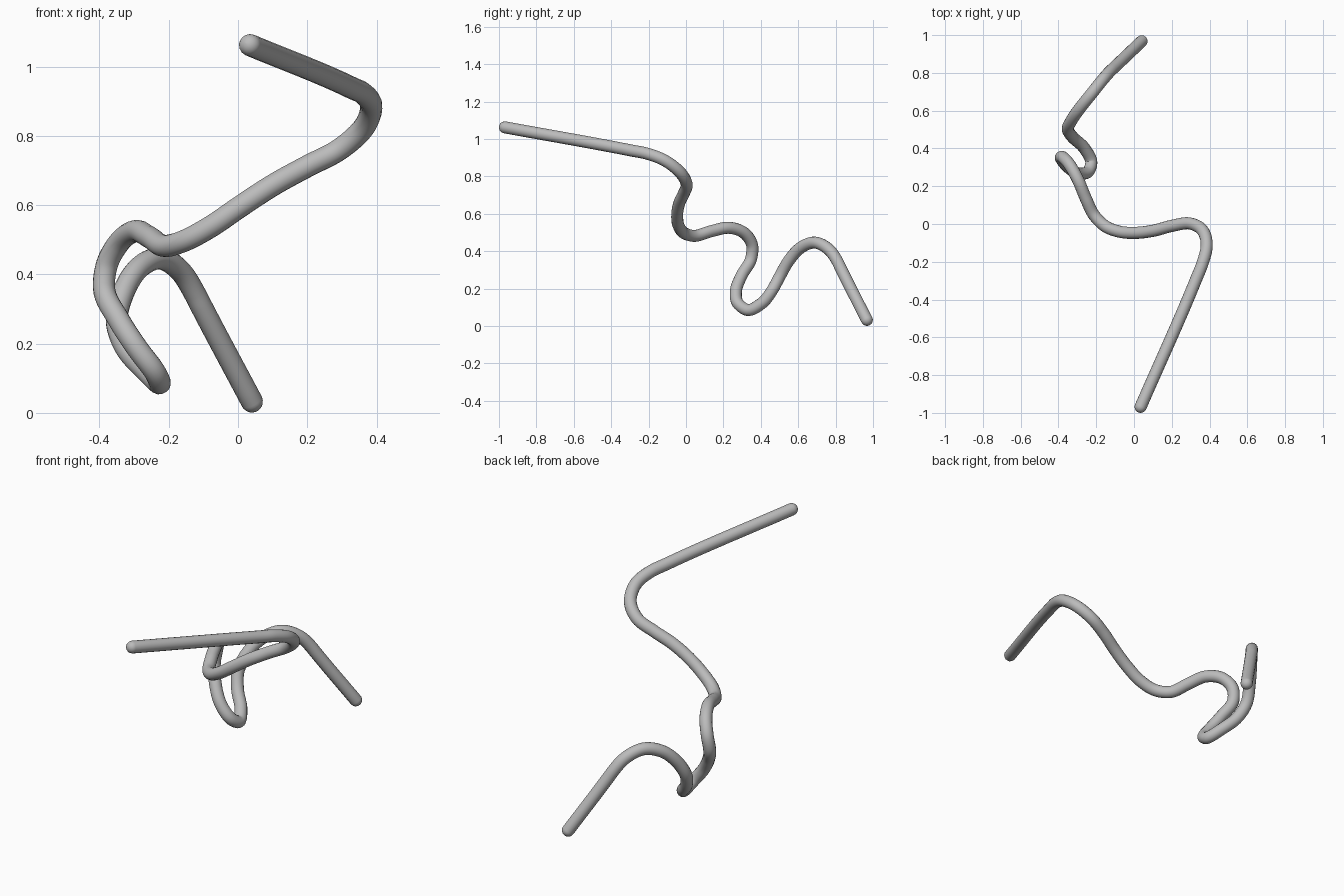
import bpy
import math
from mathutils import Vector

cube = bpy.data.objects.get("Cube")
if cube:
    bpy.data.objects.remove(cube, do_unlink=True)

RADIUS = 0.032

# Centre line of the bent rod, from the high front tip to the low back tip
path = [Vector(p) for p in (
    (.035, -.968, 1.062), (.33, -.29, .938), (.362, -.21, .922),
    (.385, -.11, .883), (.36, -.03, .82), (.295, .003, .762),
    (.2, -.01, .712), (.105, -.035, .66), (.005, -.047, .595),
    (-.08, -.04, .537), (-.155, -.01, .497), (-.21, .045, .482),
    (-.255, .135, .507), (-.297, .235, .525), (-.345, .32, .49),
    (-.378, .354, .43), (-.387, .348, .36), (-.345, .297, .27),
    (-.29, .267, .185), (-.24, .28, .118), (-.226, .327, .086),
    (-.262, .4, .118), (-.325, .46, .19), (-.35, .5, .263),
    (-.33, .55, .35), (-.285, .615, .42), (-.225, .69, .446),
    (-.165, .765, .408), (-.125, .81, .345), (-.108, .826, .312),
    (.04, .967, .033))]


def tangent(i):
    """Slope at a point, weighted by the lengths of its two neighbours."""
    if i == 0:
        return (path[1] - path[0]).normalized()
    if i == len(path) - 1:
        return (path[-1] - path[-2]).normalized()
    before, after = path[i] - path[i - 1], path[i + 1] - path[i]
    a, b = before.length, after.length
    return (before / a * b + after / b * a) / (a + b)


def smooth_line(steps=8):
    """Hermite curve through all path points."""
    line = []
    for i in range(len(path) - 1):
        p, q = path[i], path[i + 1]
        size = (q - p).length
        m, n = tangent(i) * size, tangent(i + 1) * size
        for k in range(steps):
            t = k / steps
            line.append(p * (2 * t**3 - 3 * t**2 + 1) + m * (t**3 - 2 * t**2 + t)
                        + q * (3 * t**2 - 2 * t**3) + n * (t**3 - t**2))
    return line + [path[-1]]


def dome(centre, direction, rings=8):
    """Shrinking rings that round off an end of the rod."""
    result = []
    for k in range(1, rings + 1):
        angle = math.pi / 2 * k / rings
        result.append((centre + direction * RADIUS * math.sin(angle),
                       max(math.cos(angle), 0.02)))
    return result


line = smooth_line()
rings = (dome(line[0], -tangent(0))[::-1]
         + [(p, 1.0) for p in line]
         + dome(line[-1], tangent(len(path) - 1)))

# Sweep the round section along the line
curve = bpy.data.curves.new("bent_rod", "CURVE")
curve.dimensions = "3D"
curve.bevel_depth = RADIUS
curve.bevel_resolution = 6
curve.use_fill_caps = True
spline = curve.splines.new("POLY")
spline.points.add(len(rings) - 1)
for point, (position, radius) in zip(spline.points, rings):
    point.co = (*position, 1)
    point.radius = radius

rod = bpy.data.objects.new("bent_rod", curve)
bpy.context.collection.objects.link(rod)

# Plain grey finish
grey = bpy.data.materials.new("plain_grey")
grey.use_nodes = True
colour = (0.5, 0.5, 0.5, 1)
grey.diffuse_color = colour
grey.node_tree.nodes["Principled BSDF"].inputs["Base Color"].default_value = colour
curve.materials.append(grey)

# Turn into a smooth mesh
bpy.ops.object.select_all(action="DESELECT")
rod.select_set(True)
bpy.context.view_layer.objects.active = rod
bpy.ops.object.convert(target="MESH")
bpy.ops.object.shade_smooth_by_angle(angle=math.radians(40))
